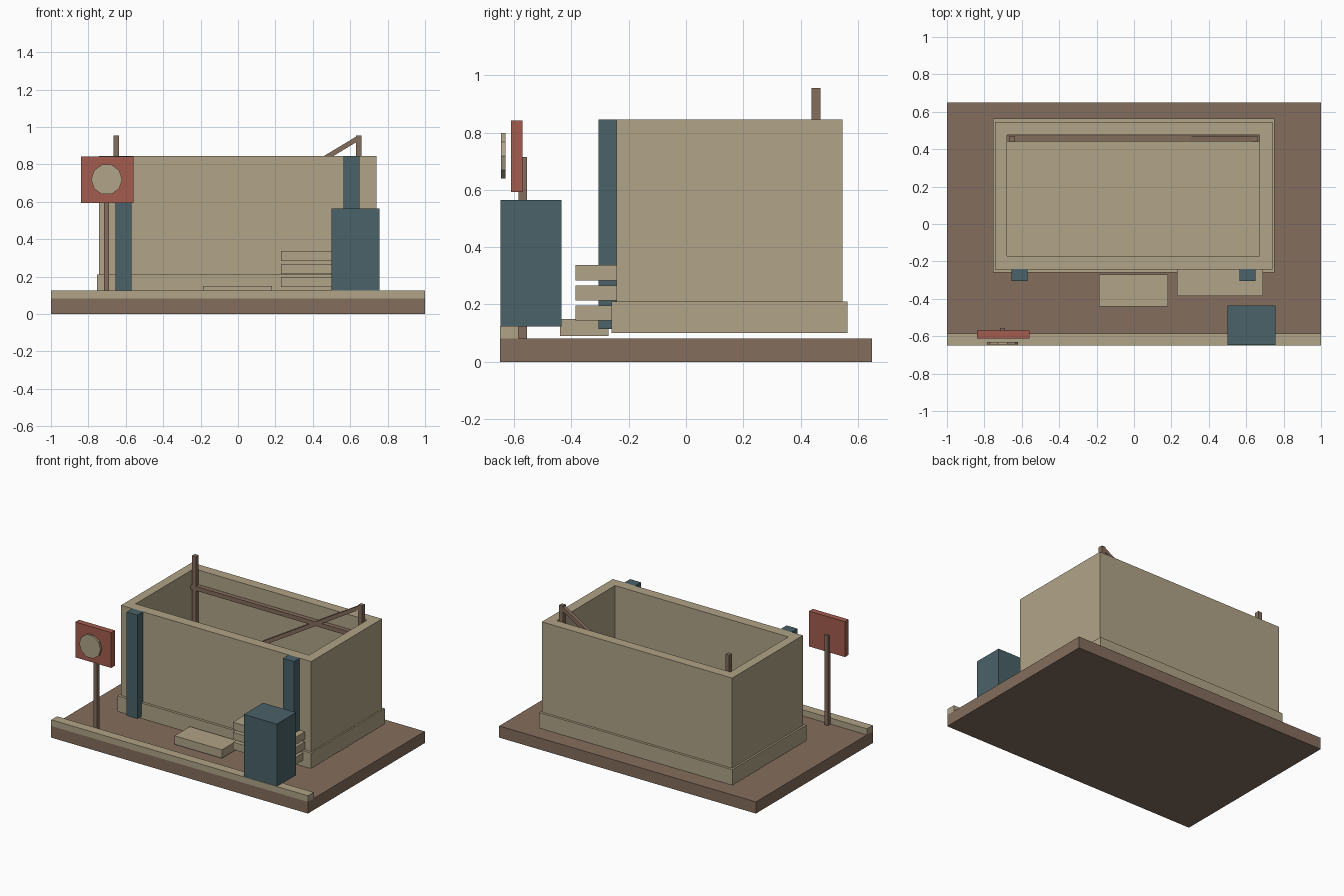
import bpy, math
from mathutils import Vector

cube = bpy.data.objects.get("Cube")
if cube:
    bpy.data.objects.remove(cube, do_unlink=True)


def material(name, rgb):
    lin = [((c / 255 + 0.055) / 1.055) ** 2.4 for c in rgb] + [1]
    m = bpy.data.materials.new(name)
    m.use_nodes = True
    m.diffuse_color = lin
    m.node_tree.nodes["Principled BSDF"].inputs["Base Color"].default_value = lin
    return m


BROWN = material("brown wood", (132, 109, 93))
TAN = material("tan plaster", (177, 164, 135))
TEAL = material("dark teal", (74, 98, 104))
RED = material("brick red", (163, 92, 78))


def box(name, mat, x, y, z):
    """Box spanning the given (min, max) ranges."""
    bpy.ops.mesh.primitive_cube_add(size=1, location=[sum(r) / 2 for r in (x, y, z)])
    ob = bpy.context.object
    ob.name = name
    for v in ob.data.vertices:
        v.co = [c * (r[1] - r[0]) for c, r in zip(v.co, (x, y, z))]
    ob.data.materials.append(mat)
    return ob


# Ground slab and front kerb
box("ground_slab", BROWN, (-1, 1), (-0.65, 0.65), (0, 0.082))
box("front_kerb", TAN, (-1, 1), (-0.65, -0.585), (0.082, 0.125))

# Building: plinth and open-topped walls
box("plinth", TAN, (-0.755, 0.75), (-0.26, 0.563), (0.1, 0.21))
walls = box("walls", TAN, (-0.742, 0.74), (-0.242, 0.546), (0.2, 0.845))
hollow = box("walls_cutter", TAN, (-0.678, 0.672), (-0.17, 0.477), (0.1, 1))
cut = walls.modifiers.new("hollow", "BOOLEAN")
cut.operation = "DIFFERENCE"
cut.solver = "EXACT"
cut.object = hollow
hollow.hide_render = True
hollow.hide_set(True)
hollow.display_type = "WIRE"

# Front pillars and rear timber posts
for side, px, tx in (("right", -0.612, -0.65), ("left", 0.607, 0.645)):
    box(side + "_pillar", TEAL, (px - 0.042, px + 0.042), (-0.305, -0.24), (0.115, 0.845))
    box(side + "_rear_post", BROWN, (tx - 0.015, tx + 0.015), (0.438, 0.47), (0.15, 0.955))

# Rear frame: cross beam and diagonal brace
box("cross_beam", BROWN, (-0.678, 0.672), (0.441, 0.473), (0.715, 0.745))
a, b = Vector((-0.65, 0.455, 0.16)), Vector((0.648, 0.455, 0.943))
d = b - a
brace = box("diagonal_brace", BROWN, (-d.length / 2, d.length / 2), (-0.014, 0.014), (-0.013, 0.013))
brace.location = (a + b) / 2
brace.rotation_euler.y = -math.atan2(d.z, d.x)

# Doorstep, stacked boards and cabinet
box("doorstep", TAN, (-0.187, 0.183), (-0.44, -0.27), (0.09, 0.15))
for i in range(3):
    z = 0.144 + i * 0.07
    box("stacked_board_%d" % (i + 1), TAN, (0.23, 0.69), (-0.386, -0.242), (z, z + 0.053))
box("cabinet", TEAL, (0.5, 0.756), (-0.648, -0.435), (0.123, 0.564))

# Sign on a post with a round medallion
box("sign_post", BROWN, (-0.717, -0.69), (-0.585, -0.555), (0.082, 0.715))
box("sign_board", RED, (-0.84, -0.56), (-0.611, -0.57), (0.593, 0.842))
bpy.ops.mesh.primitive_cylinder_add(vertices=10, radius=0.083, depth=0.015,
                                    location=(-0.702, -0.638, 0.719),
                                    rotation=(math.pi / 2, math.pi / 10, 0))
medallion = bpy.context.object
medallion.name = "sign_medallion"
medallion.data.materials.append(TAN)
